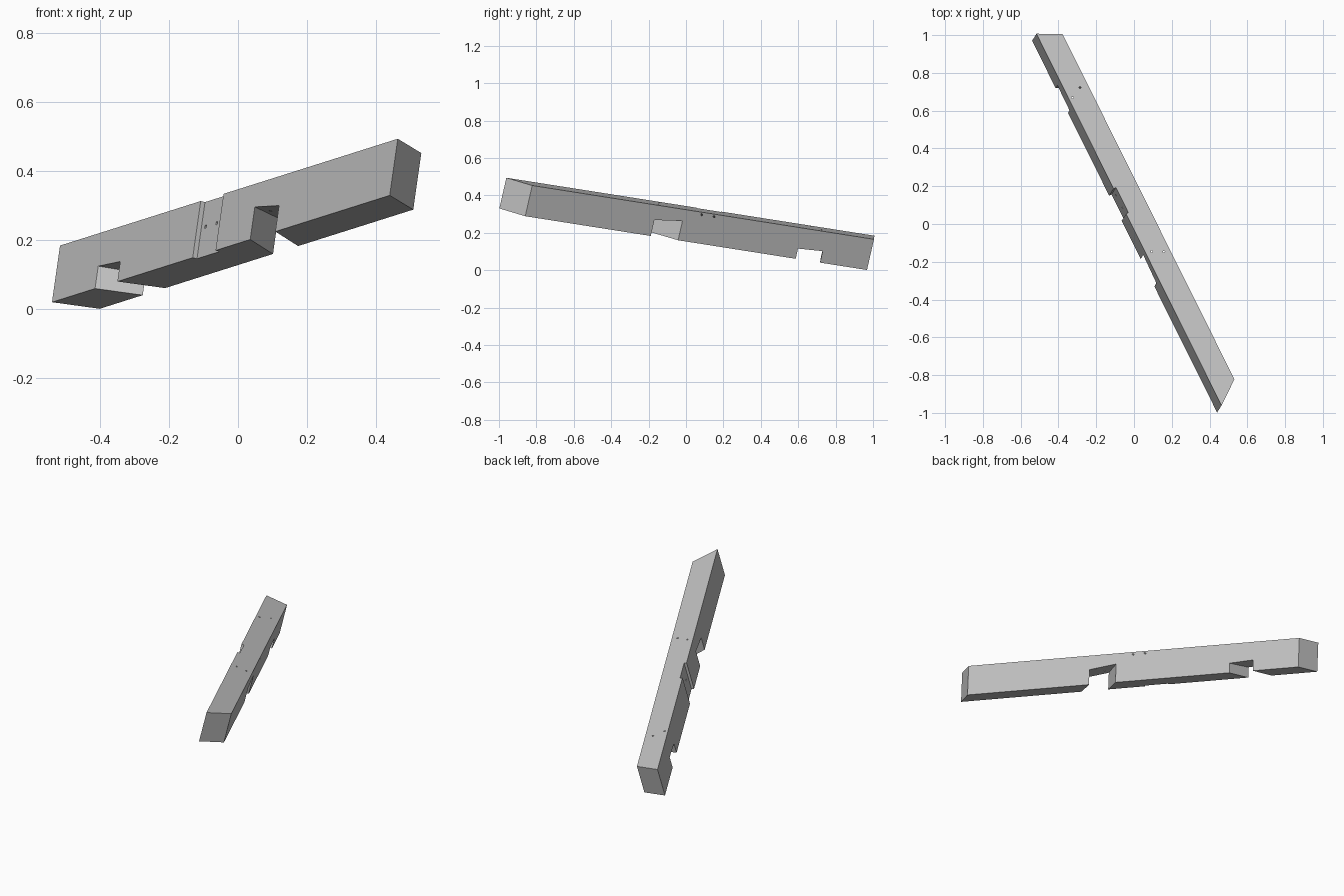
import bpy, bmesh
from mathutils import Vector, Matrix

cube = bpy.data.objects.get("Cube")
if cube:
    bpy.data.objects.remove(cube, do_unlink=True)

# Beam frame: along its length, up through its height, across its width
along = Vector((-0.4415, 0.887, -0.1396)).normalized()
up = Vector((0.147, 0.2, 0.967))
up = (up - along * up.dot(along)).normalized()
across = along.cross(up)
origin = Vector((0.44, -0.998, 0.33))
LENGTH, WIDTH, HEIGHT = 2.22, 0.126, 0.17
NEAR_SKEW, FAR_SKEW = 0.78, -0.48


def place(s, t, h):
    return origin + along * s + across * t + up * h


def new_object(name, bm):
    bmesh.ops.recalc_face_normals(bm, faces=bm.faces)
    mesh = bpy.data.meshes.new(name)
    bm.to_mesh(mesh)
    bm.free()
    obj = bpy.data.objects.new(name, mesh)
    bpy.context.collection.objects.link(obj)
    return obj


def block(name, start, end, skews, sides, bottom, top):
    """Six-sided block with slanted ends; top(s, t) gives the roof height."""
    bm = bmesh.new()
    ring = []
    for s0, skew, order in ((start, skews[0], sides), (end, skews[1], sides[::-1])):
        ring += [(s0 + skew * t, t) for t in order]
    low = [bm.verts.new(place(s, t, bottom)) for s, t in ring]
    high = [bm.verts.new(place(s, t, top(s, t))) for s, t in ring]
    bm.faces.new(low)
    bm.faces.new(high)
    for i in range(4):
        j = (i + 1) % 4
        bm.faces.new((low[i], low[j], high[j], high[i]))
    return new_object(name, bm)


def drill(name, a, b, radius=0.005):
    bm = bmesh.new()
    d = b - a
    turn = d.to_track_quat('Z', 'Y').to_matrix().to_4x4()
    bmesh.ops.create_cone(bm, cap_ends=True, segments=10, radius1=radius,
                          radius2=radius, depth=d.length,
                          matrix=Matrix.Translation((a + b) / 2) @ turn)
    return new_object(name, bm)


# Beam with mitred ends
beam = block("timber_beam", 0, LENGTH, (NEAR_SKEW, FAR_SKEW), (0, WIDTH), 0,
             lambda s, t: HEIGHT)

through = (-0.03, WIDTH + 0.03)
cutters = [
    # Angled notches in the underside
    block("middle_notch", 0.752, 0.917, (NEAR_SKEW + 0.04,) * 2, through, -0.05,
          lambda s, t: 0.078 + 0.12 * (s - 0.752 - 0.82 * t) + 0.08 * t),
    block("end_notch", 1.79, 1.937, (FAR_SKEW,) * 2, through, -0.05,
          lambda s, t: 0.06 + 0.05 * (s - 1.79 + 0.48 * t) - 0.03 * t),
    # Shallow housing in the left face
    block("side_housing", 1.145, 1.295, (0, 0), (-0.03, 0.014), -0.05,
          lambda s, t: HEIGHT + 0.05),
]

# Peg holes running down into the notches
for s, t, depth in ((0.904, 0.033, 0.12), (0.876, 0.092, 0.12),
                    (1.829, 0.02, 0.14), (1.862, 0.081, 0.14)):
    p = place(s, t, HEIGHT)
    z = Vector((0, 0, 1))
    cutters.append(drill("peg_hole", p + z * 0.02, p - z * depth))

# Slanted peg holes from the housing to the other side
for s in (1.268, 1.194):
    a = place(s, 0.014, HEIGHT - 0.078)
    b = place(s - 0.07, WIDTH, HEIGHT - 0.0135)
    d = (b - a) * 0.1
    cutters.append(drill("cross_peg_hole", a - d, b + d))

# Cut everything out of the beam
bpy.context.view_layer.objects.active = beam
for cutter in cutters:
    cutter.hide_render = True
    mod = beam.modifiers.new("cut", 'BOOLEAN')
    mod.operation = 'DIFFERENCE'
    mod.solver = 'EXACT'
    mod.object = cutter
    bpy.ops.object.modifier_apply(modifier=mod.name)
    bpy.data.objects.remove(cutter, do_unlink=True)

# Plain grey finish
grey = bpy.data.materials.new("plain_grey")
grey.use_nodes = True
colour = (0.55, 0.55, 0.55, 1)
grey.diffuse_color = colour
grey.node_tree.nodes["Principled BSDF"].inputs["Base Color"].default_value = colour
beam.data.materials.clear()
beam.data.materials.append(grey)
